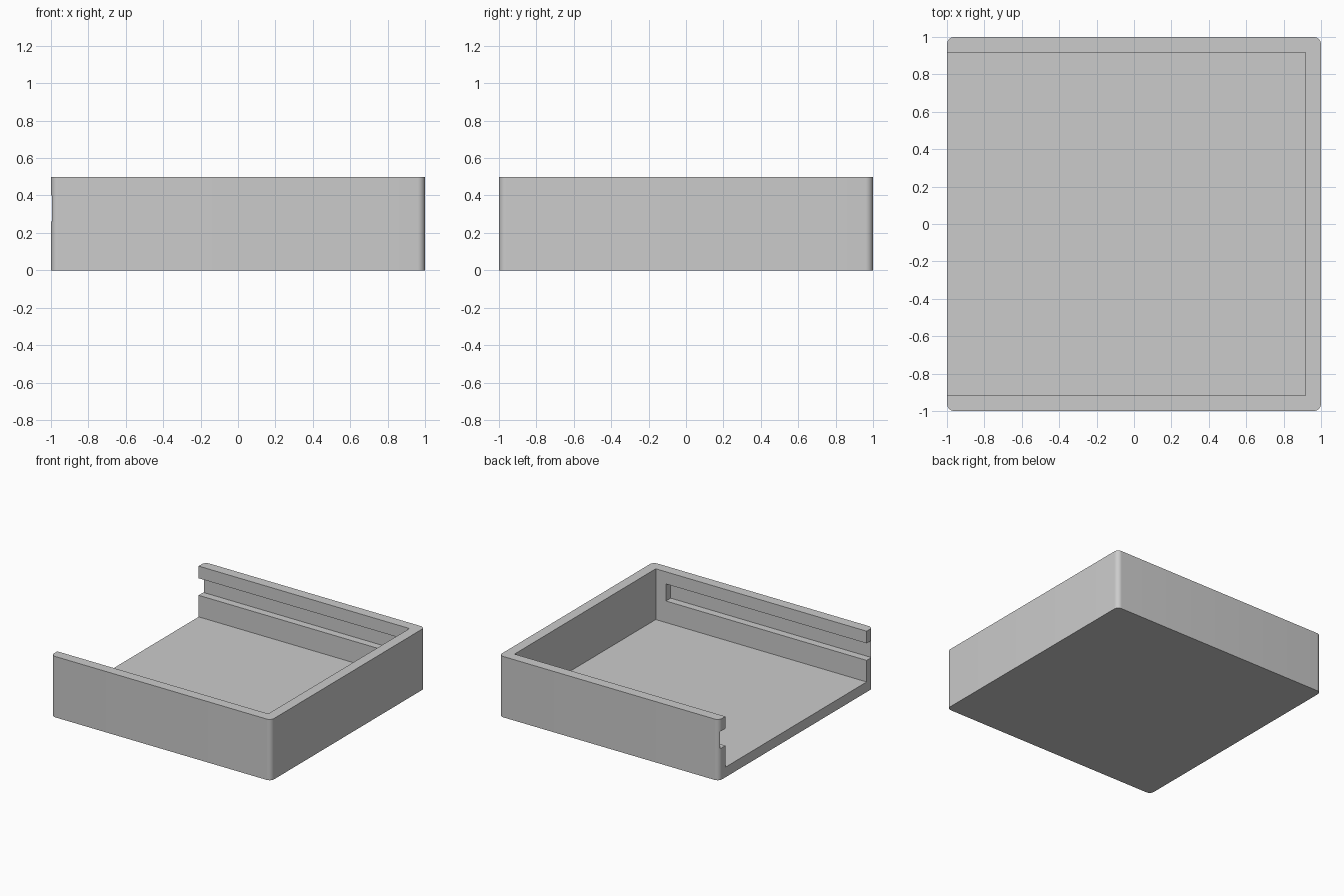
import bpy
import bmesh
from math import cos, sin, pi

HEIGHT, WALL, FLOOR, RADIUS = 0.5, 0.083, 0.083, 0.04
GROOVE_LOW, GROOVE_HIGH, GROOVE_DEPTH, GROOVE_END = 0.26, 0.40, 0.062, 0.825

cube = bpy.data.objects.get("Cube")
if cube:
    bpy.data.objects.remove(cube, do_unlink=True)

grey = bpy.data.materials.new("plain grey")
grey.use_nodes = True
colour = (0.6, 0.6, 0.6, 1)
grey.diffuse_color = colour
grey.node_tree.nodes["Principled BSDF"].inputs["Base Color"].default_value = colour


def add_object(name, bm):
    mesh = bpy.data.meshes.new(name)
    bmesh.ops.recalc_face_normals(bm, faces=bm.faces[:])
    bm.to_mesh(mesh)
    bm.free()
    obj = bpy.data.objects.new(name, mesh)
    bpy.context.collection.objects.link(obj)
    return obj


def rounded_block(name, radius, height, steps=10):
    """Square block with rounded upright edges."""
    bm = bmesh.new()
    verts = []
    for i, (sx, sy) in enumerate([(1, 1), (-1, 1), (-1, -1), (1, -1)]):
        for k in range(steps + 1):
            a = pi / 2 * (i + k / steps)
            verts.append(bm.verts.new((sx * (1 - radius) + radius * cos(a),
                                       sy * (1 - radius) + radius * sin(a), 0)))
    base = bm.faces.new(verts)
    top = bmesh.ops.extrude_face_region(bm, geom=[base])["geom"]
    bmesh.ops.translate(bm, vec=(0, 0, height),
                        verts=[v for v in top if isinstance(v, bmesh.types.BMVert)])
    return add_object(name, bm)


def box_cutter(name, low, high):
    bm = bmesh.new()
    bmesh.ops.create_cube(bm, size=1)
    for v in bm.verts:
        v.co = [lo + (c + 0.5) * (hi - lo) for c, lo, hi in zip(v.co, low, high)]
    obj = add_object(name, bm)
    obj.hide_render = True
    return obj


# Tray body
tray = rounded_block("open_tray", RADIUS, HEIGHT)
tray.data.materials.append(grey)

# Cavity open at the top and on one side, and a groove in each side wall
inner = 1 - WALL
cutters = [box_cutter("cavity_cutter", (-1.2, -inner, FLOOR), (inner, inner, 1))]
for side, name in ((1, "back"), (-1, "front")):
    ys = sorted((side * (inner - 0.1), side * (inner + GROOVE_DEPTH)))
    cutters.append(box_cutter(name + "_groove_cutter", (-1.2, ys[0], GROOVE_LOW),
                              (GROOVE_END, ys[1], GROOVE_HIGH)))

bpy.ops.object.select_all(action='DESELECT')
bpy.context.view_layer.objects.active = tray
tray.select_set(True)
for cutter in cutters:
    mod = tray.modifiers.new(cutter.name, 'BOOLEAN')
    mod.operation = 'DIFFERENCE'
    mod.solver = 'EXACT'
    mod.object = cutter
    bpy.ops.object.modifier_apply(modifier=mod.name)
    bpy.data.objects.remove(cutter, do_unlink=True)

bpy.ops.object.shade_smooth_by_angle(angle=pi / 6)
